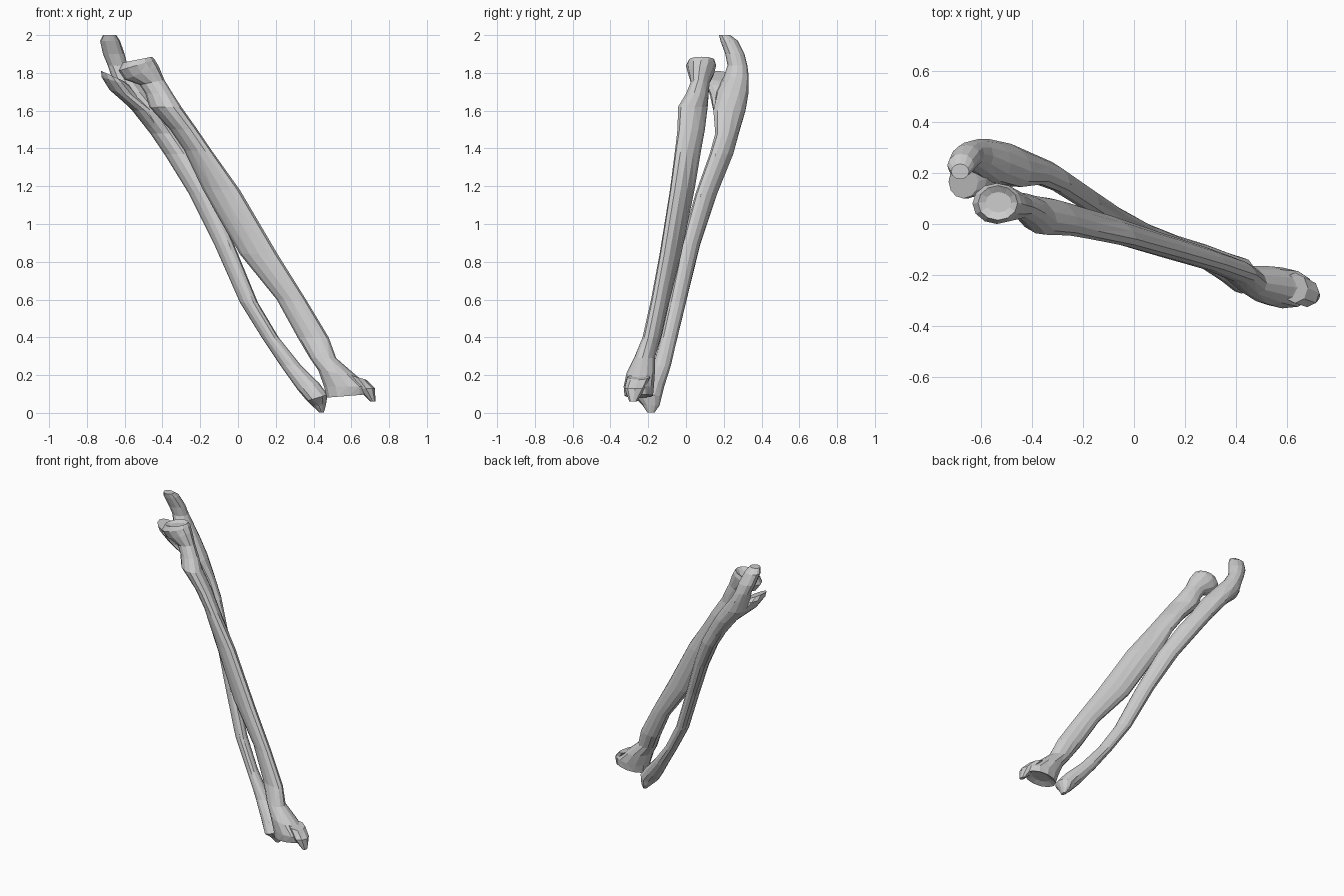
import bpy, bmesh, math


def loft(name, rows, sides=12):
    """Skin rings; row = z, xmin, xmax, ymin, ymax, skew phase, slope of the ring along x."""
    bm = bmesh.new()
    rings = []
    for z, x0, x1, y0, y1, ph, sl in rows:
        ts = [2 * math.pi * i / sides for i in range(sides)]
        ys = [math.sin(t + ph) for t in ts]
        top = max(ys)
        cx, cy = (x0 + x1) / 2, (y0 + y1) / 2
        ring = []
        for t, s in zip(ts, ys):
            dx = (x1 - x0) / 2 * math.cos(t)
            ring.append(bm.verts.new((cx + dx, cy + (y1 - y0) / 2 * s / top, z + sl * dx)))
        rings.append(ring)
    for a, b in zip(rings, rings[1:]):
        for i in range(sides):
            j = (i + 1) % sides
            bm.faces.new((a[i], a[j], b[j], b[i]))
    bm.faces.new(rings[0])
    bm.faces.new(rings[-1])
    bmesh.ops.triangulate(bm, faces=[f for f in bm.faces if len(f.verts) == 4])
    bmesh.ops.recalc_face_normals(bm, faces=bm.faces)
    me = bpy.data.meshes.new(name)
    bm.to_mesh(me)
    bm.free()
    ob = bpy.data.objects.new(name, me)
    bpy.context.collection.objects.link(ob)
    return ob


# Thumb-side bone: dished head, neck, tuberosity, shaft, flared wrist end
loft("radius_bone", [
    (1.855, -.58, -.48, .045, .125, 0, .15),
    (1.87, -.61, -.455, .015, .15, 0, .2),
    (1.84, -.632, -.44, .0, .16, 0, .3),
    (1.80, -.60, -.42, .01, .15, -.1, .4),
    (1.75, -.52, -.39, .025, .125, -.2, .2),
    (1.69, -.49, -.345, .0, .12, -.3, 0),
    (1.62, -.47, -.30, -.042, .115, -.4, 0),
    (1.50, -.36, -.215, -.045, .10, -.5, 0),
    (1.39, -.285, -.14, -.058, .08, -.6, 0),
    (1.18, -.185, .01, -.085, .045, -.65, 0),
    (.84, .01, .21, -.14, -.025, -.6, 0),
    (.60, .205, .36, -.185, -.085, -.5, 0),
    (.40, .315, .48, -.23, -.13, -.4, 0),
    (.29, .38, .52, -.275, -.165, -.2, 0),
    (.21, .425, .63, -.315, -.165, -.1, -.15),
    (.14, .455, .705, -.33, -.17, -.1, 0),
    (.09, .47, .70, -.325, -.175, 0, .08),
    (.105, .52, .65, -.29, -.205, 0, .1),
])

# Pointed process at the outer corner of the wrist end
loft("radius_styloid", [
    (.19, .58, .68, -.31, -.19, 0, -.3),
    (.13, .63, .725, -.325, -.215, 0, 0),
    (.06, .70, .728, -.30, -.26, 0, 0),
], 8)

# Elbow-side bone: hooked top, notch, curved shaft, small head
loft("ulna_bone", [
    (2.0, -.715, -.645, .175, .235, 0, 0),
    (1.97, -.73, -.625, .182, .275, 0, 0),
    (1.90, -.715, -.60, .208, .31, 0, 0),
    (1.84, -.69, -.585, .22, .325, 0, 0),
    (1.78, -.67, -.55, .20, .332, 0, 0),
    (1.70, -.65, -.48, .16, .332, -.1, 0),
    (1.60, -.56, -.40, .145, .315, -.3, 0),
    (1.48, -.465, -.325, .155, .28, -.4, 0),
    (1.37, -.39, -.25, .125, .25, -.5, 0),
    (1.16, -.26, -.135, .05, .165, -.5, 0),
    (.89, -.125, -.02, -.025, .075, -.4, 0),
    (.585, .01, .105, -.09, .0, -.3, 0),
    (.40, .125, .215, -.13, -.045, -.3, 0),
    (.25, .225, .335, -.175, -.08, -.2, 0),
    (.14, .315, .43, -.235, -.115, -.1, .3),
    (.08, .365, .475, -.272, -.13, 0, .3),
    (.04, .39, .465, -.23, -.14, 0, 0),
    (.003, .43, .455, -.205, -.165, 0, 0),
])

# Forward ledge below the elbow notch
loft("ulna_coronoid_ledge", [
    (1.785, -.725, -.61, .10, .23, 0, -.45),
    (1.755, -.722, -.575, .10, .26, 0, -.3),
    (1.69, -.68, -.52, .125, .28, 0, -.25),
    (1.60, -.555, -.43, .145, .29, -.2, 0),
    (1.50, -.475, -.36, .165, .27, -.3, 0),
])
